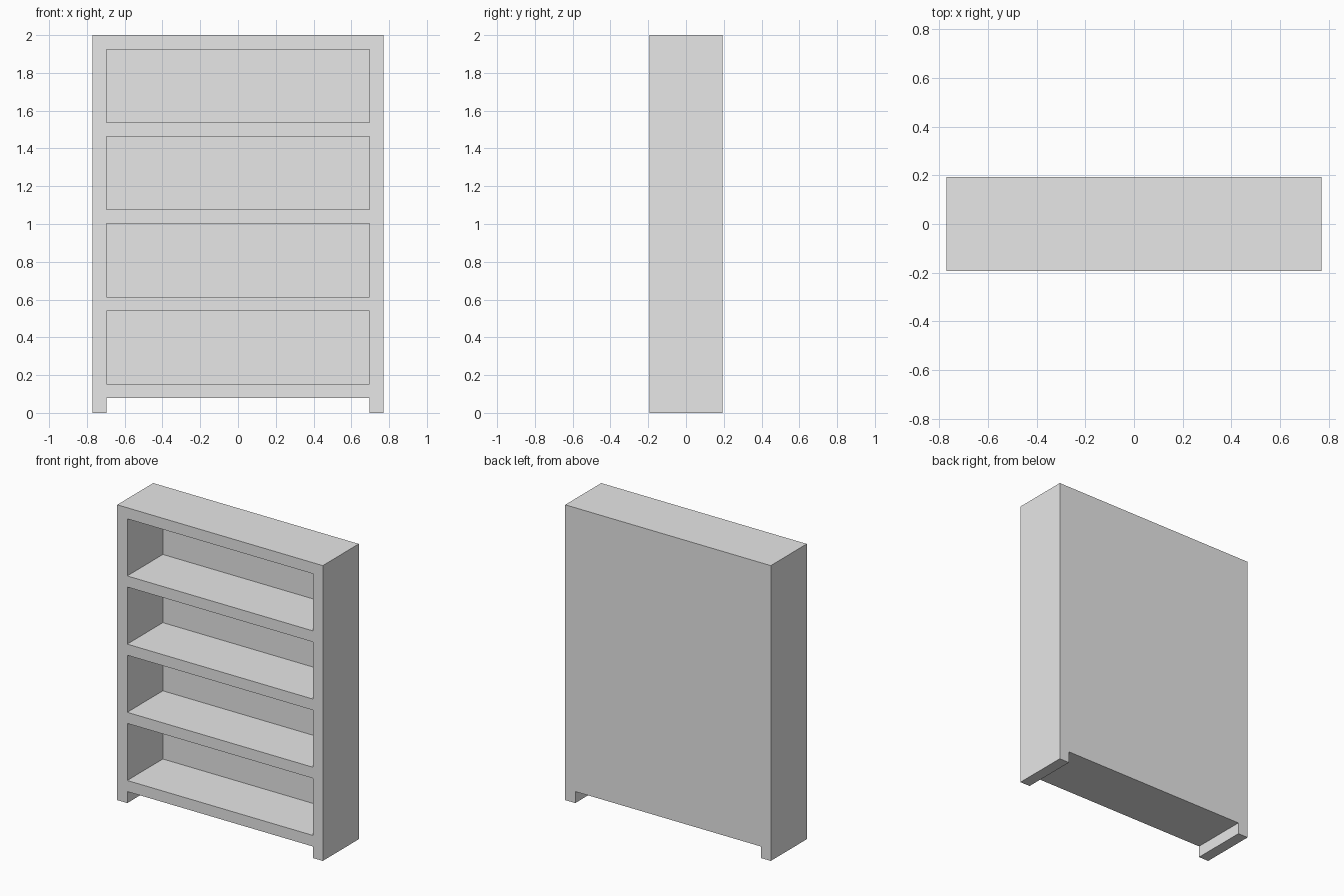
import bpy

cube = bpy.data.objects.get("Cube")
if cube:
    bpy.data.objects.remove(cube, do_unlink=True)

WIDTH, DEPTH, HEIGHT = 1.54, 0.385, 2.0
BOARD = 0.075          # thickness of sides and shelves
BACK = 0.004           # thin back sheet
SHELVES = 5

grey = bpy.data.materials.new("light_grey")
grey.use_nodes = True
colour = (0.8, 0.8, 0.8, 1.0)
grey.diffuse_color = colour
grey.node_tree.nodes["Principled BSDF"].inputs["Base Color"].default_value = colour


def box(name, size, centre):
    bpy.ops.mesh.primitive_cube_add(size=1, location=centre)
    obj = bpy.context.object
    obj.name = name
    obj.scale = size
    bpy.ops.object.transform_apply(location=False, rotation=False, scale=True)
    obj.data.materials.append(grey)
    return obj


# Side boards, which run down to the floor as feet
for name, side in (("left_side", 1), ("right_side", -1)):
    box(name, (BOARD, DEPTH, HEIGHT), (side * (WIDTH - BOARD) / 2, 0, HEIGHT / 2))

# Evenly spaced boards between the sides, from raised base to top
inner = WIDTH - 2 * BOARD
first = 1.5 * BOARD + 0.003
last = HEIGHT - BOARD / 2
names = ["bottom_board", "lower_shelf", "middle_shelf", "upper_shelf", "top_board"]
for i, name in enumerate(names):
    z = first + (last - first) * i / (SHELVES - 1)
    box(name, (inner, DEPTH, BOARD), (0, 0, z))

# Thin back sheet closing each bay, flush with the rear edges
step = (last - first) / (SHELVES - 1)
for i in range(SHELVES - 1):
    z = first + step * (i + 0.5)
    box(f"back_panel_{i + 1}", (inner, BACK, step - BOARD), (0, (DEPTH - BACK) / 2, z))
